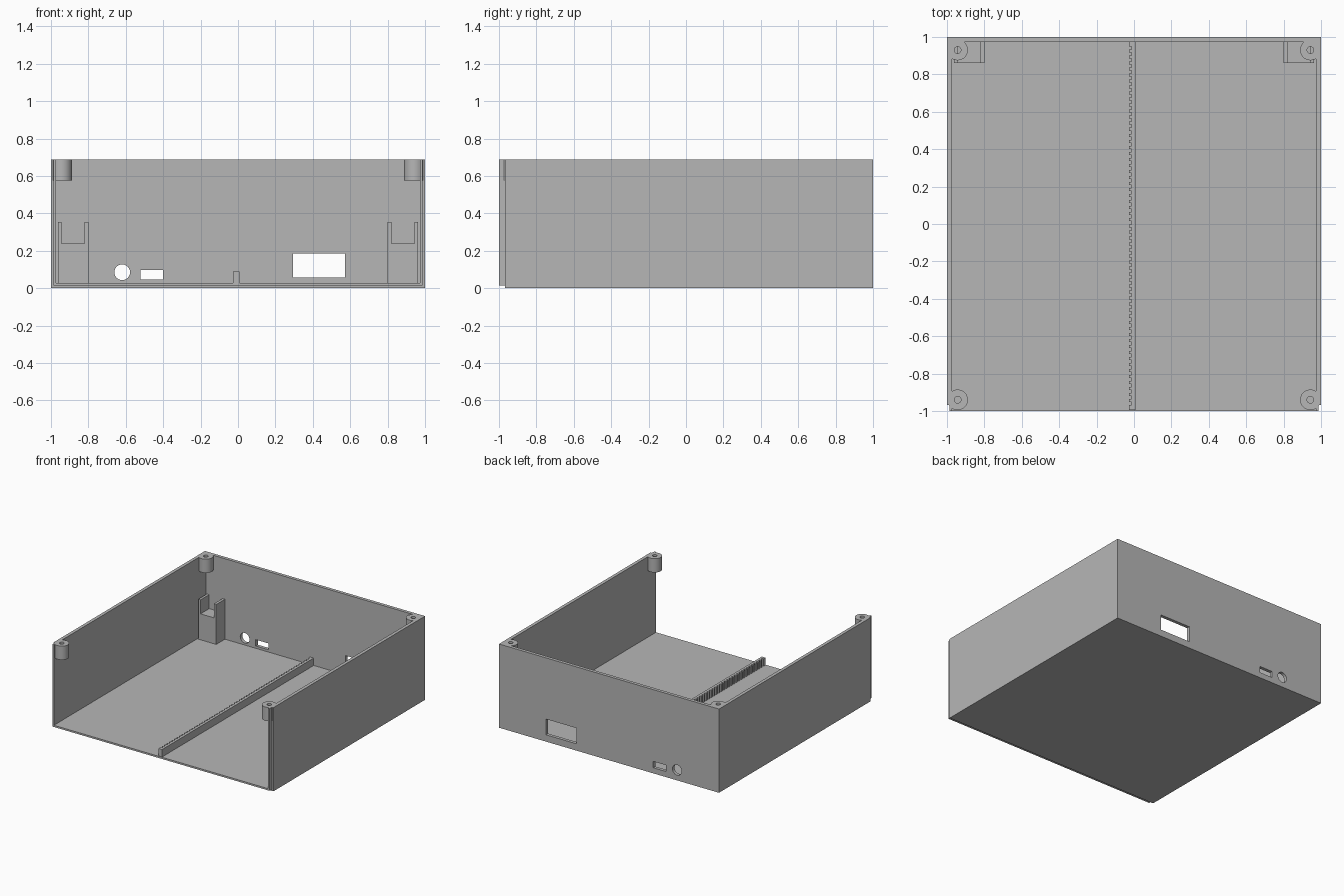
import bpy, bmesh, math

if "Cube" in bpy.data.objects:
    bpy.data.objects.remove(bpy.data.objects["Cube"])

H, T = 0.688, 0.027          # case height, wall thickness
IN = 1 - T                   # inner wall position
POST_R, HOLE_R, POST_X = 0.055, 0.018, 0.943

grey = bpy.data.materials.new("plain_grey")
grey.diffuse_color = (0.47, 0.47, 0.47, 1)
grey.use_nodes = True
grey.node_tree.nodes["Principled BSDF"].inputs["Base Color"].default_value = grey.diffuse_color


def prism(name, pts, axis, lo, hi):
    """Extrude a 2D outline along an axis: 'y' takes (x, z), 'z' takes (x, y)."""
    bm = bmesh.new()
    place = (lambda a, b: (a, lo, b)) if axis == 'y' else (lambda a, b: (a, b, lo))
    face = bm.faces.new([bm.verts.new(place(a, b)) for a, b in pts])
    ext = bmesh.ops.extrude_face_region(bm, geom=[face])
    shift = (0, hi - lo, 0) if axis == 'y' else (0, 0, hi - lo)
    bmesh.ops.translate(bm, vec=shift,
                        verts=[v for v in ext['geom'] if isinstance(v, bmesh.types.BMVert)])
    bmesh.ops.recalc_face_normals(bm, faces=bm.faces)
    me = bpy.data.meshes.new(name)
    bm.to_mesh(me)
    bm.free()
    me.materials.append(grey)
    ob = bpy.data.objects.new(name, me)
    bpy.context.collection.objects.link(ob)
    return ob


def box(name, x0, x1, y0, y1, z0, z1):
    return prism(name, [(x0, y0), (x1, y0), (x1, y1), (x0, y1)], 'z', z0, z1)


def circle(cx, cy, r, n=32):
    return [(cx + r * math.cos(2 * math.pi * i / n), cy + r * math.sin(2 * math.pi * i / n))
            for i in range(n)]


def combine(target, tool, op):
    """Apply a boolean and discard the tool."""
    mod = target.modifiers.new("bool", 'BOOLEAN')
    mod.operation, mod.solver, mod.object = op, 'EXACT', tool
    bpy.context.view_layer.objects.active = target
    bpy.ops.object.modifier_apply(modifier=mod.name)
    bpy.data.objects.remove(tool)


# Case shell: floor, two sides and back, open at the front and top
shell = box("case_shell", -1, 1, -1, 1, 0, H + 0.01)
combine(shell, box("cavity", -IN, IN, -1.2, IN, T, H + 0.2), 'DIFFERENCE')

# Thin lip around the front opening
lip_y, lip = -0.968, 0.987
combine(shell, box("lip_cut", -1.1, -lip, -1.1, lip_y, -0.1, 1), 'DIFFERENCE')
combine(shell, box("lip_cut", lip, 1.1, -1.1, lip_y, -0.1, 1), 'DIFFERENCE')
combine(shell, box("lip_cut", -1.2, 1.2, -1.2, lip_y, -0.2, 0.013), 'DIFFERENCE')

# Corner screw posts with holes, then trim everything to the top plane
for sx in (-1, 1):
    for y in (-0.94, 0.93):
        combine(shell, prism("post", circle(sx * POST_X, y, POST_R), 'z', 0.575, H + 0.03), 'UNION')
        combine(shell, prism("hole", circle(sx * POST_X, y, HOLE_R, 20), 'z', 0.5, H + 0.1), 'DIFFERENCE')
combine(shell, box("top_trim", -2, 2, -2, 2, H, H + 0.3), 'DIFFERENCE')

# Connector openings in the back wall
combine(shell, box("display_opening", 0.295, 0.573, 0.9, 1.1, 0.056, 0.185), 'DIFFERENCE')
combine(shell, box("port_opening", -0.52, -0.402, 0.9, 1.1, 0.046, 0.098), 'DIFFERENCE')
combine(shell, prism("round_opening", circle(-0.619, 0.085, 0.042), 'y', 0.9, 1.1), 'DIFFERENCE')

# Notched brackets in the back corners
for sx, side in ((-1, "left"), (1, "right")):
    outline = [(0.80, 0.02), (0.963, 0.02), (0.963, 0.355), (0.943, 0.355),
               (0.943, 0.24), (0.822, 0.24), (0.822, 0.355), (0.80, 0.355)]
    prism(side + "_bracket", [(sx * x, z) for x, z in outline], 'y', 0.86, IN + 0.005)

# Floor rib with a row of small grooves along its left side
outline = [(0.007, -0.995), (0.007, IN + 0.005), (-0.026, IN + 0.005)]
n, start, end = 60, 0.95, -0.985
pitch = (start - end) / n
for i in range(n):
    y = start - i * pitch
    outline += [(-0.026, y), (-0.013, y), (-0.013, y - pitch / 2), (-0.026, y - pitch / 2)]
outline.append((-0.026, -0.995))
prism("grooved_rib", outline, 'z', 0.02, 0.088)

# Smooth the round posts while keeping crisp edges
bpy.ops.object.select_all(action='DESELECT')
shell.select_set(True)
bpy.context.view_layer.objects.active = shell
bpy.ops.object.shade_smooth_by_angle(angle=math.radians(30))
